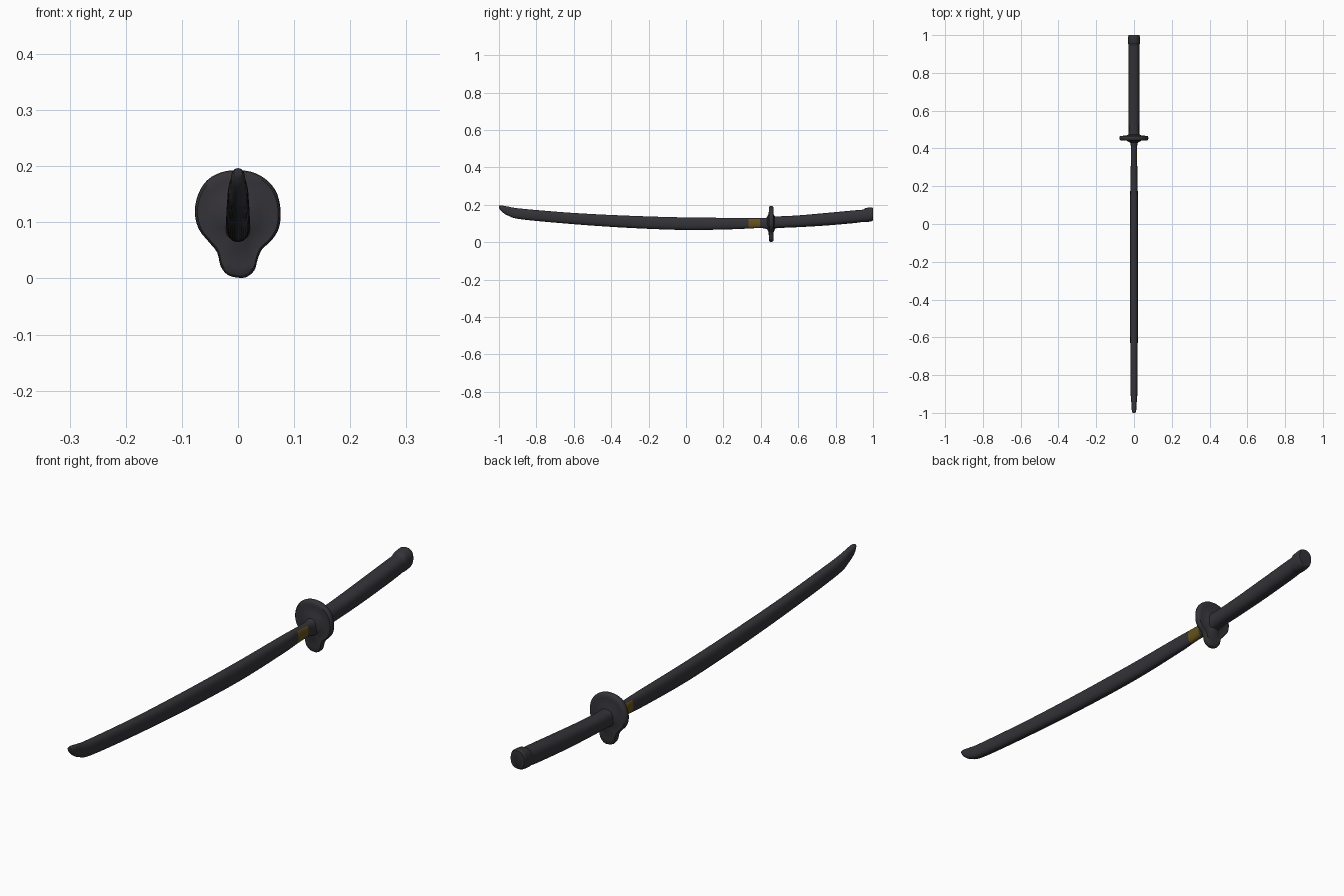
import bpy, bmesh, math

if "Cube" in bpy.data.objects:
    bpy.data.objects.remove(bpy.data.objects["Cube"])


def material(name, rgb):
    m = bpy.data.materials.new(name)
    m.diffuse_color = (*rgb, 1)
    m.use_nodes = True
    m.node_tree.nodes["Principled BSDF"].inputs["Base Color"].default_value = m.diffuse_color
    return m


DARK = material("charcoal", (0.034, 0.032, 0.038))
GOLD = material("dull gold", (0.13, 0.085, 0.012))


def spline(pts, steps, closed=False):
    """Catmull-Rom curve through the points."""
    n, out = len(pts), []
    get = (lambda i: pts[i % n]) if closed else (lambda i: pts[min(max(i, 0), n - 1)])
    for i in range(n if closed else n - 1):
        a, b, c, d = (get(i + k) for k in (-1, 0, 1, 2))
        for s in range(steps):
            t = s / steps
            out.append([0.5 * (2 * q + (r - p) * t + (2 * p - 5 * q + 4 * r - u) * t * t
                               + (3 * q - p - 3 * r + u) * t ** 3)
                        for p, q, r, u in zip(a, b, c, d)])
    if not closed:
        out.append(list(pts[-1]))
    return out


def loft(name, rings, angle=50):
    """Skin a list of equal-length rings and cap both ends."""
    bm = bmesh.new()
    rows = [[bm.verts.new(p) for p in ring] for ring in rings]
    n = len(rows[0])
    for a, b in zip(rows, rows[1:]):
        for i in range(n):
            j = (i + 1) % n
            bm.faces.new((a[i], a[j], b[j], b[i]))
    bm.faces.new(rows[0])
    bm.faces.new(rows[-1])
    bmesh.ops.recalc_face_normals(bm, faces=bm.faces)
    me = bpy.data.meshes.new(name)
    bm.to_mesh(me)
    bm.free()
    ob = bpy.data.objects.new(name, me)
    bpy.context.collection.objects.link(ob)
    me.materials.append(DARK)
    bpy.ops.object.select_all(action='DESELECT')
    ob.select_set(True)
    bpy.context.view_layer.objects.active = ob
    bpy.ops.object.shade_smooth_by_angle(angle=math.radians(angle))
    return ob


def section(y, lo, hi, w, n=28, power=2.4):
    """Rounded upright cross-section at y."""
    ring = []
    for i in range(n):
        a = 2 * math.pi * i / n
        c, s = math.cos(a), math.sin(a)
        ring.append((w * math.copysign(abs(c) ** (2 / power), c), y,
                     (lo + hi) / 2 + (hi - lo) / 2 * math.copysign(abs(s) ** (2 / power), s)))
    return ring


# Blade: y, bottom z, top z, half width
blade_stations = [
    (-1.0, 0.182, 0.196, 0.007), (-0.985, 0.163, 0.196, 0.012),
    (-0.95, 0.141, 0.19, 0.014), (-0.88, 0.122, 0.179, 0.018),
    (-0.6, 0.096, 0.156, 0.02), (-0.3, 0.076, 0.141, 0.021),
    (0.0, 0.065, 0.132, 0.021), (0.25, 0.069, 0.13, 0.019),
    (0.335, 0.073, 0.129, 0.016), (0.395, 0.075, 0.128, 0.016),
    (0.425, 0.072, 0.13, 0.019), (0.45, 0.062, 0.14, 0.028)]
blade = loft("blade", [section(*s) for s in spline(blade_stations, 5)])

# Gold collar patch on the lower sides of the blade, next to the guard
blade.data.materials.append(GOLD)
for f in blade.data.polygons:
    if 0.335 < f.center.y < 0.393 and f.center.z < 0.122:
        f.material_index = 1

# Handle with a slightly flared, flat pommel
handle_stations = [
    (0.455, 0.068, 0.142, 0.032), (0.49, 0.075, 0.138, 0.028),
    (0.6, 0.08, 0.143, 0.029), (0.75, 0.089, 0.156, 0.03),
    (0.9, 0.102, 0.17, 0.03), (0.945, 0.108, 0.174, 0.03),
    (0.96, 0.107, 0.182, 0.031), (0.99, 0.111, 0.186, 0.031),
    (1.0, 0.117, 0.183, 0.028)]
handle = loft("handle", [section(*s) for s in spline(handle_stations, 4)])

# Guard: round plate with a lobe hanging down, x and z of the outline
outline = [
    (0, .193), (.03, .188), (.055, .172), (.07, .15), (.076, .12), (.073, .09),
    (.06, .068), (.043, .052), (.035, .034), (.03, .016), (.018, .004), (.004, .001),
    (-.018, .006), (-.031, .022), (-.037, .046), (-.052, .065), (-.07, .088),
    (-.077, .118), (-.071, .15), (-.055, .175), (-.03, .189)]
outline = spline(outline, 3, closed=True)
CZ = 0.105
layers = [(0.3, 0.432), (0.5, 0.441), (0.8, 0.444), (0.94, 0.443), (0.985, 0.447),
          (1.0, 0.455), (0.985, 0.463), (0.94, 0.467), (0.8, 0.467), (0.5, 0.469), (0.3, 0.477)]
guard = loft("guard", [[(x * k, y, CZ + (z - CZ) * k) for x, z in outline] for k, y in layers])

# Two small openings through the guard
for i, (x, z, rx, rz) in enumerate([(-0.053, 0.098, 0.006, 0.009), (0.04, 0.111, 0.004, 0.005)]):
    cutter = loft(f"guard_hole_cutter_{i}",
                  [section(y, z - rz, z + rz, rx, 16, 2) for y in (0.4, 0.5)])
    cutter.hide_render = True
    cutter.hide_set(True)
    mod = guard.modifiers.new("hole", 'BOOLEAN')
    mod.operation = 'DIFFERENCE'
    mod.solver = 'EXACT'
    mod.object = cutter
